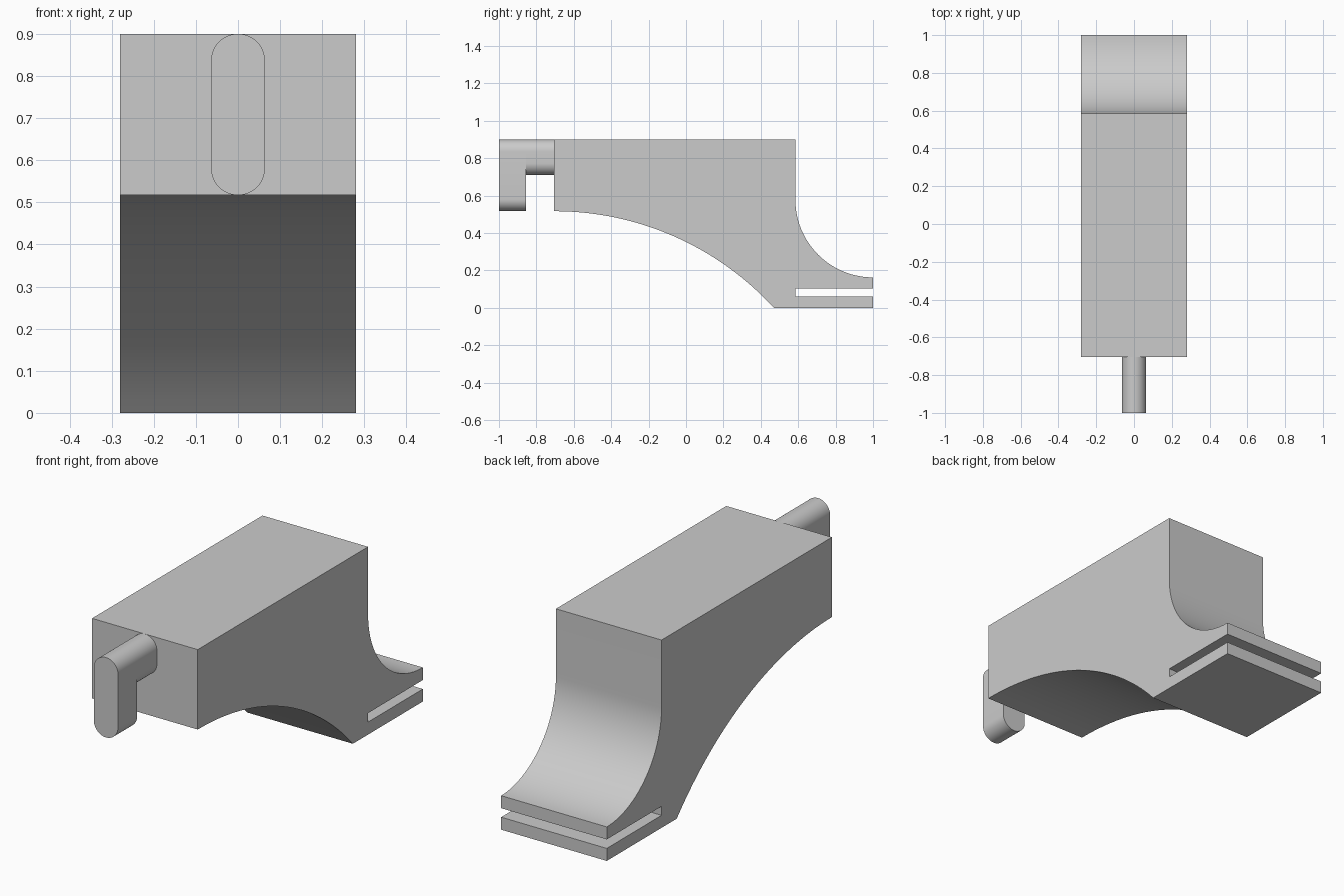
import bpy, bmesh, math

if "Cube" in bpy.data.objects:
    bpy.data.objects.remove(bpy.data.objects["Cube"])

grey = bpy.data.materials.new("plain grey")
grey.diffuse_color = (0.6, 0.6, 0.6, 1)
grey.use_nodes = True
grey.node_tree.nodes["Principled BSDF"].inputs["Base Color"].default_value = grey.diffuse_color


def arc(cx, cy, r, start, end, n):
    """Points on an arc, angles in degrees."""
    pts = []
    for i in range(n + 1):
        a = math.radians(start + (end - start) * i / n)
        pts.append((cx + r * math.cos(a), cy + r * math.sin(a)))
    return pts


def extrude(name, outline, to_3d, offset):
    """Extrude a closed 2D outline into a solid with smooth curves."""
    bm = bmesh.new()
    face = bm.faces.new([bm.verts.new(to_3d(*p)) for p in outline])
    new = bmesh.ops.extrude_face_region(bm, geom=[face], use_keep_orig=True)
    verts = [g for g in new["geom"] if isinstance(g, bmesh.types.BMVert)]
    bmesh.ops.translate(bm, verts=verts, vec=offset)
    bmesh.ops.recalc_face_normals(bm, faces=bm.faces)
    mesh = bpy.data.meshes.new(name)
    bm.to_mesh(mesh)
    bm.free()
    mesh.materials.append(grey)
    obj = bpy.data.objects.new(name, mesh)
    bpy.context.collection.objects.link(obj)
    bpy.ops.object.select_all(action='DESELECT')
    obj.select_set(True)
    bpy.context.view_layer.objects.active = obj
    bpy.ops.object.shade_smooth_by_angle(angle=math.radians(30))
    return obj


# Body: side profile with arched underside, concave back and slotted foot
HALF = 0.28
FRONT, BOTTOM, TOP = -0.705, 0.517, 0.9
run = 0.47 - FRONT
R = (run ** 2 + BOTTOM ** 2) / (2 * BOTTOM)
sweep = math.degrees(math.asin(run / R))
profile = [(FRONT, TOP)]
profile += arc(FRONT, BOTTOM - R, R, 90, 90 - sweep, 32)
profile += [(1, 0), (1, 0.06), (0.585, 0.06), (0.585, 0.103), (1, 0.103)]
profile += arc(1, 0.578, 0.415, 270, 180, 28)
profile += [(0.585, TOP)]
extrude("body", profile, lambda y, z: (-HALF, y, z), (2 * HALF, 0, 0))


# Hook: rounded bar from the body and a longer rounded plate hanging down
def rounded_bar(name, z_low, y0, y1):
    r = 0.064
    outline = arc(0, TOP - r, r, 0, 180, 24) + arc(0, z_low + r, r, 180, 360, 24)
    extrude(name, outline, lambda x, z: (x, y0, z), (0, y1 - y0, 0))


rounded_bar("hook_arm", 0.71, -0.855, FRONT)
rounded_bar("hook_tip", BOTTOM, -1.0, -0.855)
